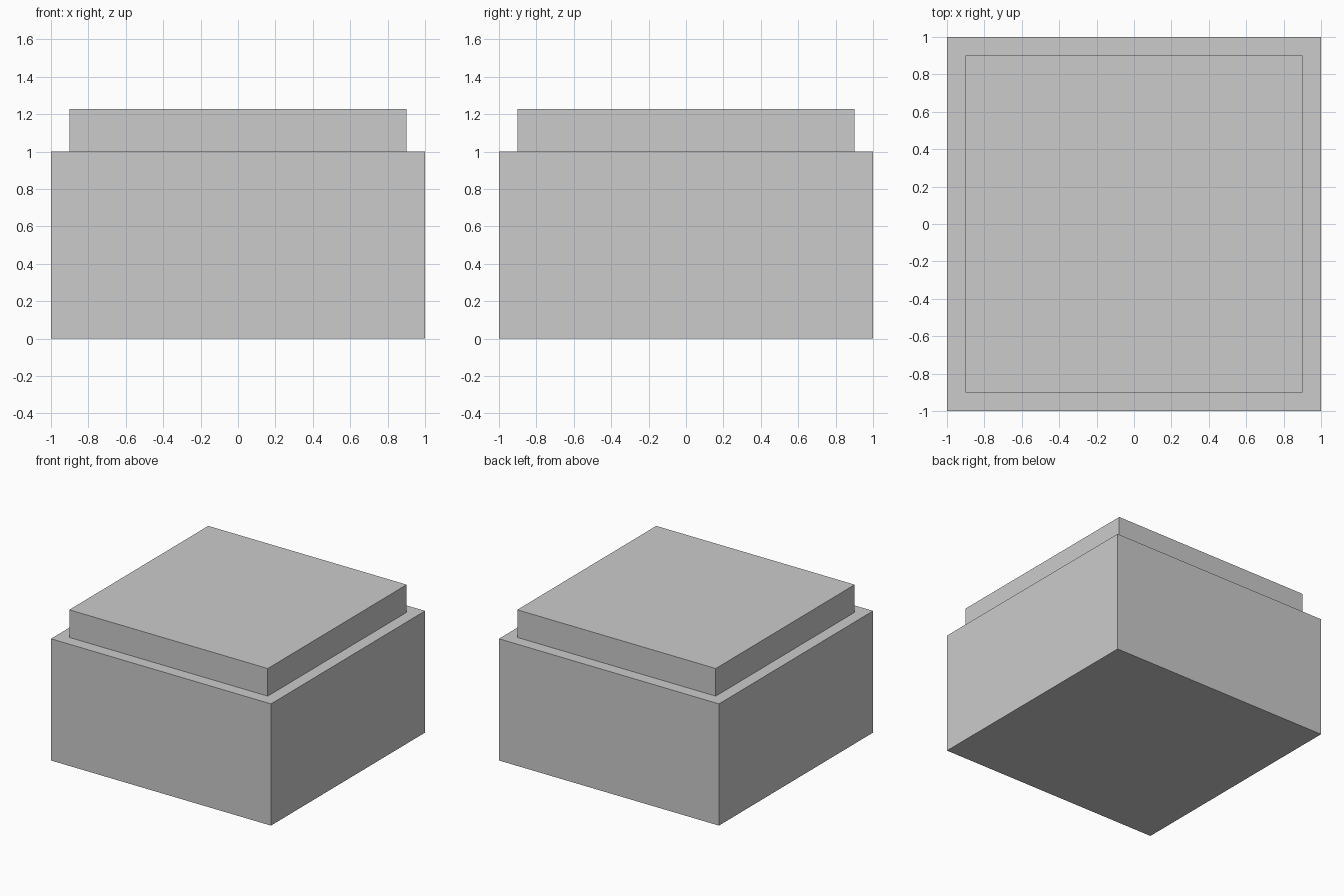
import bpy

if "Cube" in bpy.data.objects:
    bpy.data.objects.remove(bpy.data.objects["Cube"])


def box(name, width, z_min, z_max):
    """Square flat-shaded block between two heights, centred on the z axis."""
    height = z_max - z_min
    bpy.ops.mesh.primitive_cube_add(size=1, location=(0, 0, z_min + height / 2))
    obj = bpy.context.object
    obj.name = name
    obj.scale = (width, width, height)
    bpy.ops.object.transform_apply(location=False, rotation=False, scale=True)
    return obj


# Main block
box("base_block", 2.0, 0.0, 1.0)

# Smaller raised slab on top
box("top_slab", 1.804, 1.0, 1.227)
